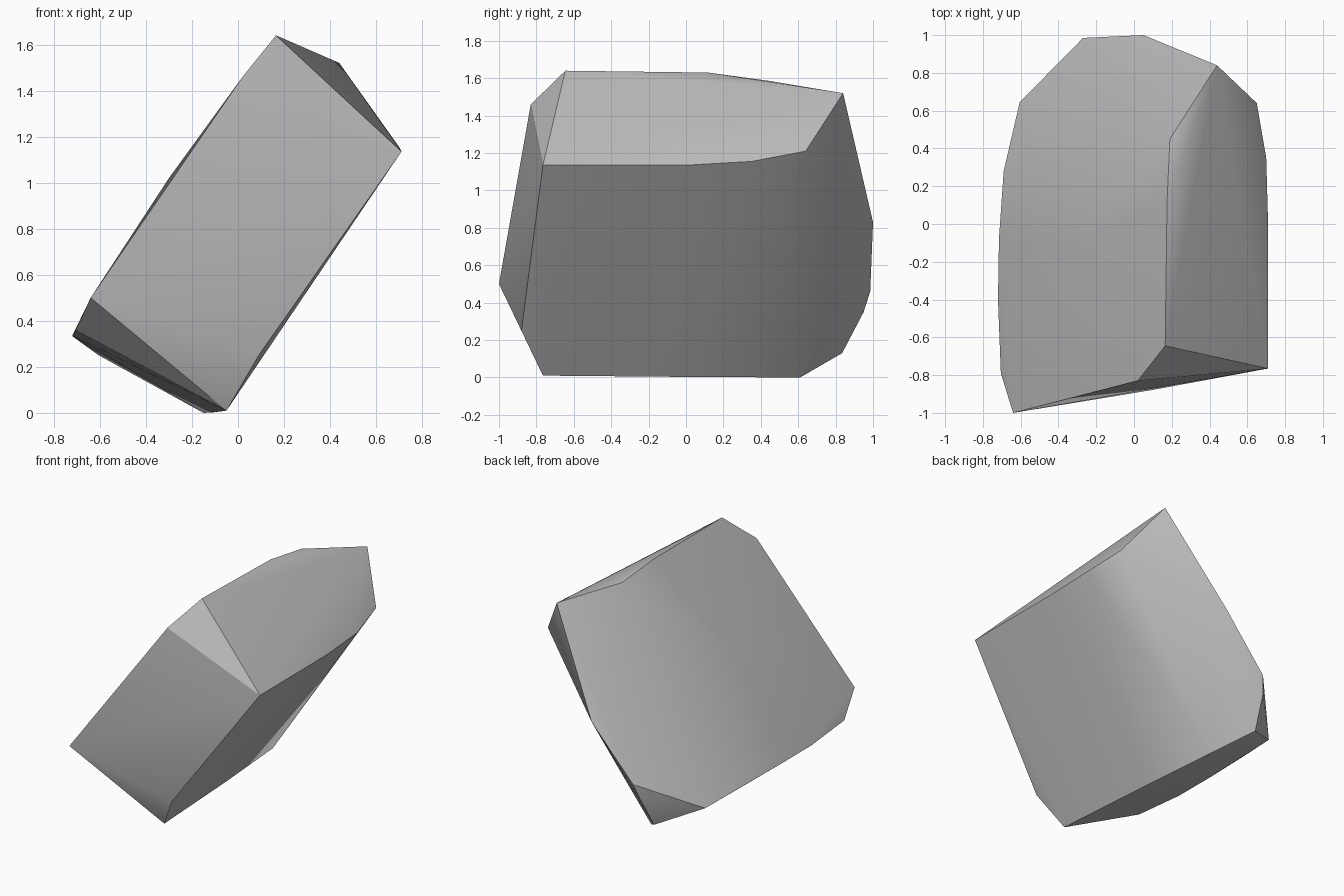
import bpy
import bmesh
import math

default_cube = bpy.data.objects.get("Cube")
if default_cube:
    bpy.data.objects.remove(default_cube, do_unlink=True)


def make_material(name, colour):
    material = bpy.data.materials.new(name)
    material.use_nodes = True
    material.diffuse_color = colour
    shader = material.node_tree.nodes["Principled BSDF"]
    shader.inputs["Base Color"].default_value = colour
    return material


def make_hull(name, corners, material, sharp_angle):
    """Wrap a convex solid tightly around groups of corner points."""
    bm = bmesh.new()
    for group in corners.values():
        for point in group:
            bm.verts.new(point)
    result = bmesh.ops.convex_hull(bm, input=bm.verts[:])
    unused = set(result["geom_interior"]) | set(result["geom_unused"])
    loose = [v for v in unused if isinstance(v, bmesh.types.BMVert) and v.is_valid]
    bmesh.ops.delete(bm, geom=loose, context="VERTS")
    bmesh.ops.recalc_face_normals(bm, faces=bm.faces[:])
    mesh = bpy.data.meshes.new(name)
    bm.to_mesh(mesh)
    bm.free()
    mesh.materials.append(material)
    block = bpy.data.objects.new(name, mesh)
    bpy.context.collection.objects.link(block)
    bpy.ops.object.select_all(action="DESELECT")
    block.select_set(True)
    bpy.context.view_layer.objects.active = block
    bpy.ops.object.shade_smooth_by_angle(angle=math.radians(sharp_angle))
    return block


# Corners of the leaning stone slab, grouped by the edge they lie on
slab_corners = {
    "front_end": [(0.02, -0.83, 1.46), (-0.64, -1.0, 0.5), (0.09, -0.88, 0.25)],
    "top_ridge": [(0.165, -0.645, 1.64), (0.175, 0.12, 1.63),
                  (0.19, 0.45, 1.585), (0.44, 0.84, 1.52)],
    "upper_left_edge": [(0.71, -0.765, 1.135), (0.71, 0, 1.135),
                        (0.70, 0.35, 1.155), (0.65, 0.64, 1.21)],
    "lower_right_edge": [(-0.705, -0.79, 0.36), (-0.72, -0.4, 0.335),
                         (-0.715, -0.08, 0.33), (-0.69, 0.28, 0.315),
                         (-0.605, 0.645, 0.25)],
    "base_edge": [(-0.05, -0.765, 0.01), (-0.1, 0, 0.003), (-0.15, 0.61, 0)],
    "back_end": [(0.05, 1.0, 0.83), (-0.27, 0.985, 0.46),
                 (-0.3, 0.95, 0.35), (-0.33, 0.835, 0.13)],
    "bulge": [(-0.3, -0.1, 1.02)],
}

stone_grey = make_material("stone_grey", (0.5, 0.5, 0.5, 1))
make_hull("stone_slab", slab_corners, stone_grey, 30)
